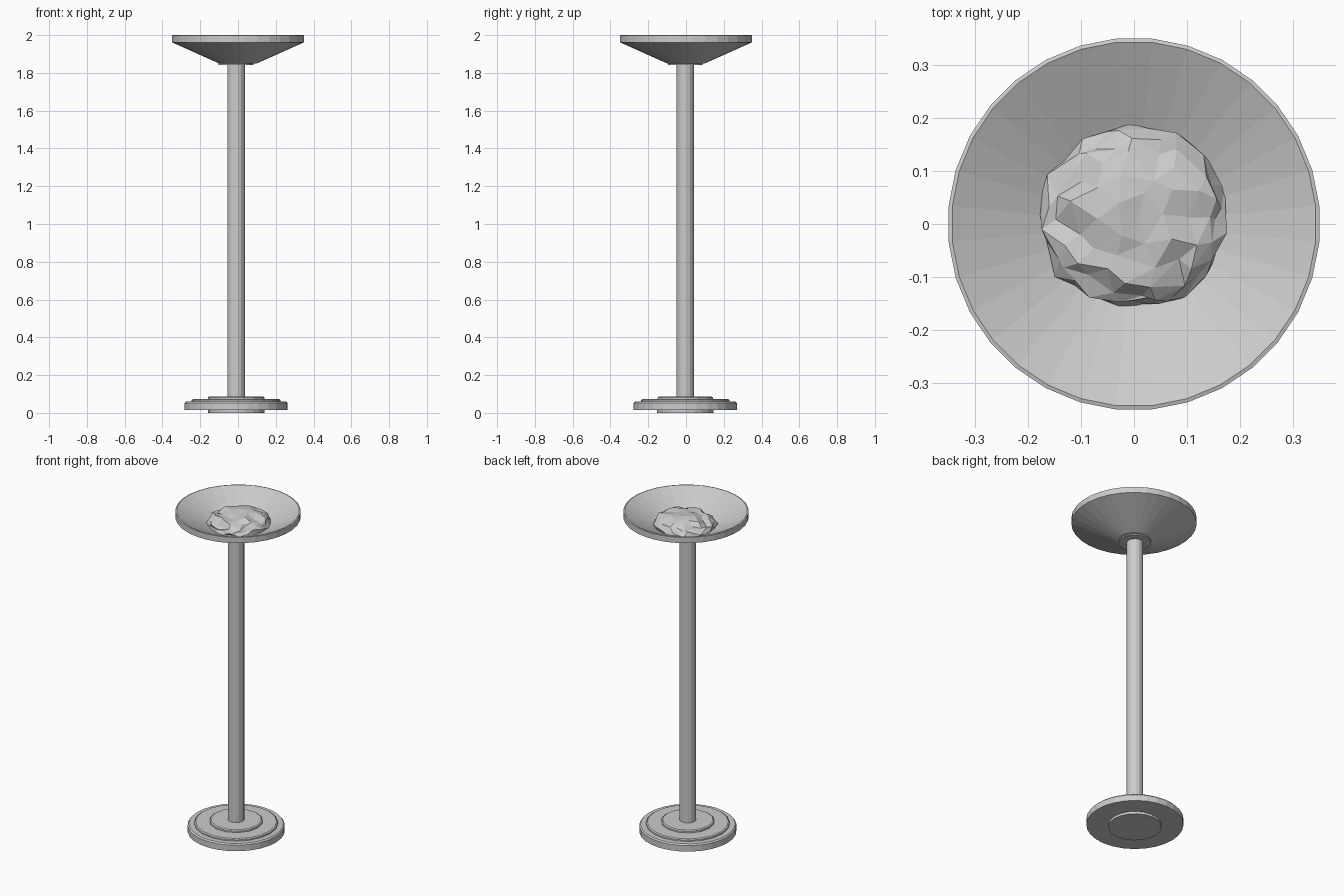
import bpy, bmesh, math, random
from mathutils import Vector

random.seed(4)
cube = bpy.data.objects.get("Cube")
if cube:
    bpy.data.objects.remove(cube, do_unlink=True)

grey = bpy.data.materials.new("stone grey")
grey.use_nodes = True
colour = (0.6, 0.6, 0.6, 1)
grey.diffuse_color = colour
grey.node_tree.nodes["Principled BSDF"].inputs["Base Color"].default_value = colour


def finish(name, bm, centre):
    bmesh.ops.translate(bm, verts=bm.verts, vec=centre)
    mesh = bpy.data.meshes.new(name)
    bm.to_mesh(mesh)
    bm.free()
    mesh.materials.append(grey)
    obj = bpy.data.objects.new(name, mesh)
    bpy.context.collection.objects.link(obj)
    return obj


def lathe(name, profile, sides, centre, turn=0.0):
    """Revolve a (radius, height) profile; its end rings are capped."""
    bm = bmesh.new()
    rings = []
    for r, z in profile:
        ring = []
        for i in range(sides):
            a = math.tau * (i + turn) / sides
            ring.append(bm.verts.new((r * math.cos(a), r * math.sin(a), z)))
        rings.append(ring)
    for low, high in zip(rings, rings[1:]):
        for i in range(sides):
            j = (i + 1) % sides
            bm.faces.new((low[i], low[j], high[j], high[i]))
    bm.faces.new(rings[0][::-1])
    bm.faces.new(rings[-1])
    bmesh.ops.recalc_face_normals(bm, faces=bm.faces)
    return finish(name, bm, centre)


axis = Vector((-0.01, -0.004, 0))

# Stepped foot
lathe("foot_underside", [(0.15, 0), (0.15, 0.02)], 20, axis)
lathe("foot_disc", [(0.273, 0.015), (0.273, 0.052), (0.266, 0.06)], 28, axis)
lathe("foot_step", [(0.235, 0.055), (0.235, 0.068), (0.228, 0.073)], 20, axis)
lathe("foot_collar", [(0.15, 0.07), (0.15, 0.082), (0.143, 0.087)], 14, axis)

# Pole and the collar under the bowl
lathe("pole", [(0.047, 0.08), (0.047, 1.85)], 16, axis, 0.5)
lathe("neck_collar", [(0.092, 1.843), (0.092, 1.856)], 16, axis)

# Bowl: outer wall, upright rim, then the inner slope
lathe("bowl", [(0.10, 1.85), (0.352, 1.962), (0.352, 1.998), (0.345, 2.0),
               (0.17, 1.915), (0.08, 1.88)], 32, Vector((0, 0, 0)), 0.5)

# Heap of broken coals: a flattened dome with jagged, jittered facets
bm = bmesh.new()
bmesh.ops.create_icosphere(bm, subdivisions=3, radius=1)
bmesh.ops.delete(bm, geom=[v for v in bm.verts if v.co.z < -0.35], context="VERTS")
for v in bm.verts:
    jag = random.uniform(0.8, 1.03)
    v.co = Vector((v.co.x * 0.178 * random.uniform(0.92, 1.02),
                   v.co.y * 0.178 * random.uniform(0.92, 1.02),
                   v.co.z * 0.07 * jag))
    v.co.x += random.uniform(-0.011, 0.011)
    v.co.y += random.uniform(-0.011, 0.011)
    v.co.z += random.uniform(-0.014, 0.008)
finish("coals", bm, Vector((0.002, 0.01, 1.925)))
